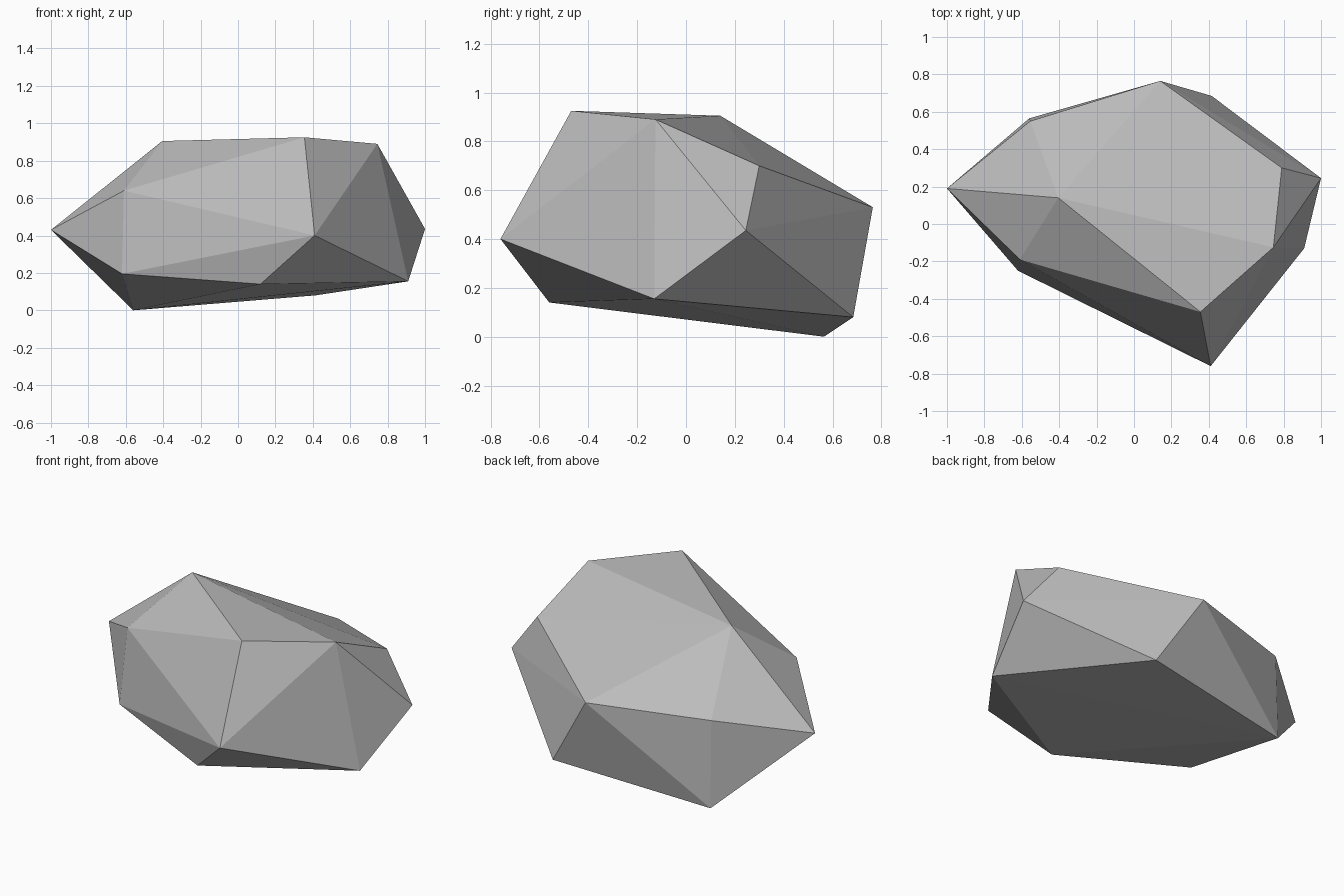
import bpy
import bmesh

# Remove the default cube
default_cube = bpy.data.objects.get("Cube")
if default_cube:
    bpy.data.objects.remove(default_cube, do_unlink=True)


def make_material(name, colour):
    material = bpy.data.materials.new(name)
    material.use_nodes = True
    material.diffuse_color = colour
    shader = material.node_tree.nodes["Principled BSDF"]
    shader.inputs["Base Color"].default_value = colour
    shader.inputs["Roughness"].default_value = 0.9
    return material


def make_hull(name, corners, material):
    """Wrap a tight faceted skin around a handful of corner points."""
    bm = bmesh.new()
    for corner in corners:
        bm.verts.new(corner)
    bmesh.ops.convex_hull(bm, input=bm.verts[:])
    bmesh.ops.recalc_face_normals(bm, faces=bm.faces[:])
    for face in bm.faces:
        face.smooth = False
    mesh = bpy.data.meshes.new(name)
    bm.to_mesh(mesh)
    bm.free()
    mesh.materials.append(material)
    rock = bpy.data.objects.new(name, mesh)
    bpy.context.collection.objects.link(rock)
    return rock


# Corners of the flat top
crown = [(-0.405, 0.14, 0.905), (0.355, -0.47, 0.925),
         (0.745, -0.125, 0.89), (0.79, 0.3, 0.7)]

# Corners around the widest girth
girth = [(-1, 0.19, 0.43), (-0.61, -0.19, 0.64), (0.41, -0.76, 0.4),
         (1, 0.245, 0.435), (0.14, 0.765, 0.53), (-0.555, 0.55, 0.525)]

# Corners of the tilted underside
base = [(-0.56, 0.565, 0), (0.415, 0.685, 0.08), (0.91, -0.13, 0.155),
        (0.12, -0.56, 0.14), (-0.62, -0.25, 0.195)]

# Faceted boulder
stone_grey = make_material("stone grey", (0.5, 0.5, 0.5, 1))
make_hull("boulder", crown + girth + base, stone_grey)
